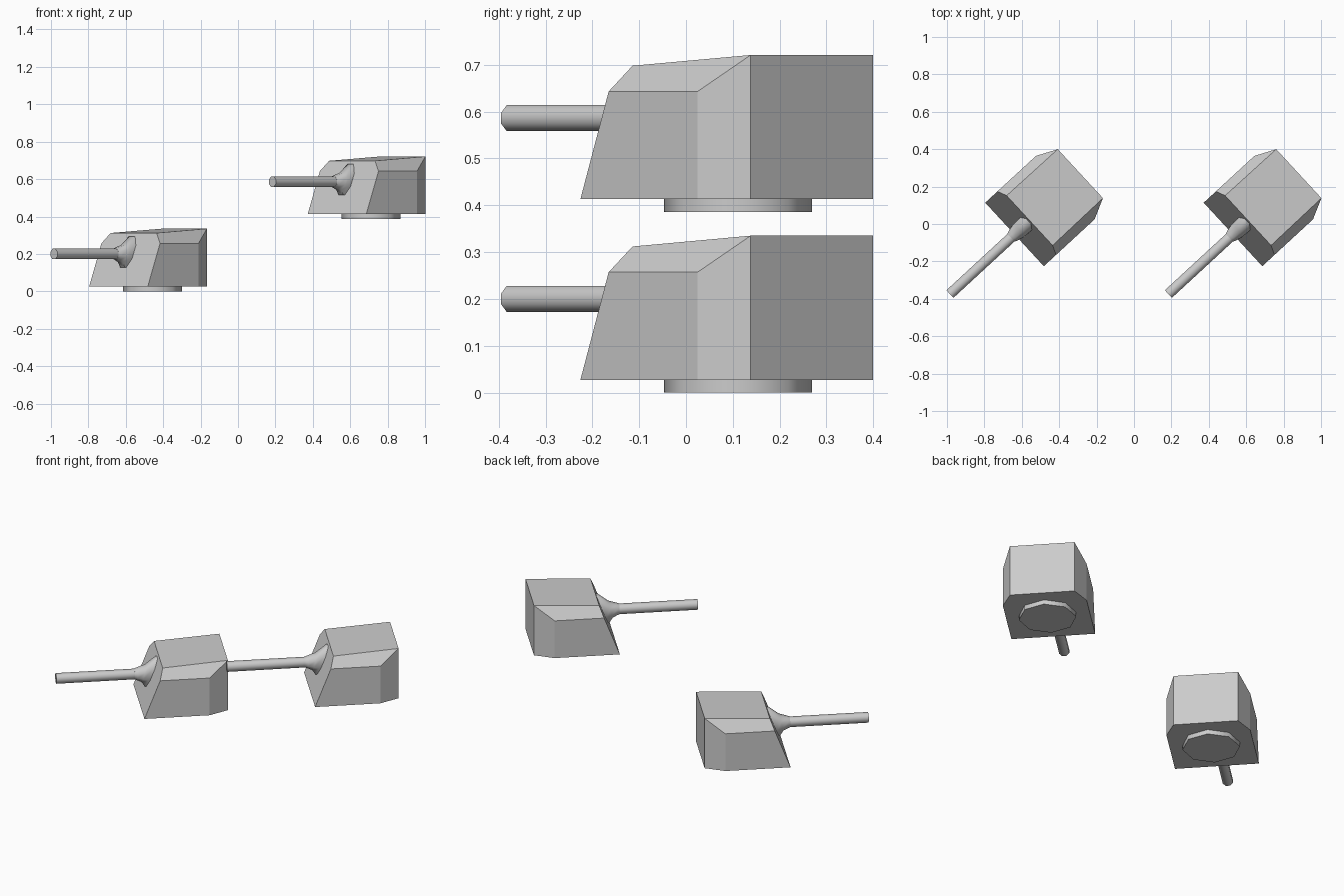
import bpy, bmesh
from math import radians, cos, sin, pi
from mathutils import Matrix, Vector

if "Cube" in bpy.data.objects:
    bpy.data.objects.remove(bpy.data.objects["Cube"])

# Local frame of a turret: +x is the firing direction, z up, origin under the ring centre
HEADING = radians(222.7)
PLACES = [(-0.458, 0.111, 0.0), (0.710, 0.111, 0.386)]
GUN_Z = 0.2


def finish(name, bm, place, smooth=False):
    bmesh.ops.recalc_face_normals(bm, faces=bm.faces)
    mesh = bpy.data.meshes.new(name)
    bm.to_mesh(mesh)
    bm.free()
    obj = bpy.data.objects.new(name, mesh)
    bpy.context.collection.objects.link(obj)
    obj.matrix_world = Matrix.Translation(place) @ Matrix.Rotation(HEADING, 4, 'Z')
    if smooth:
        bpy.ops.object.select_all(action='DESELECT')
        obj.select_set(True)
        bpy.context.view_layer.objects.active = obj
        bpy.ops.object.shade_smooth_by_angle(angle=radians(50))
    return obj


def loft(rings):
    """Skin a list of equal-sized point rings and cap both ends."""
    bm = bmesh.new()
    loops = [[bm.verts.new(p) for p in ring] for ring in rings]
    n = len(loops[0])
    for a, b in zip(loops, loops[1:]):
        for i in range(n):
            j = (i + 1) % n
            bm.faces.new((a[i], a[j], b[j], b[i]))
    bm.faces.new(loops[0])
    bm.faces.new(loops[-1])
    return bm


def gun_ring(x, half_w, half_h, z=GUN_Z, lean=0.0):
    """Eight-sided ring across the barrel axis; lean tips it back with height."""
    pts = []
    for i in range(8):
        a = (i + 0.5) * pi / 4
        dz = half_h * sin(a)
        pts.append(Vector((x - lean * dz, half_w * cos(a), z + dz)))
    return pts


def ground_ring(z, r):
    return [Vector((r * cos(i * pi / 4), r * sin(i * pi / 4), z)) for i in range(8)]


def housing_mesh():
    # One side of the armoured box, mirrored to the other
    side = [(0.246, 0.231, 0.027), (0.157, 0.231, 0.257), (0.136, 0.181, 0.312),
            (-0.123, 0.231, 0.027), (-0.123, 0.231, 0.257),
            (-0.233, 0.178, 0.027), (-0.233, 0.178, 0.335)]
    bm = bmesh.new()
    r = [bm.verts.new(p) for p in side]
    l = [bm.verts.new((x, -y, z)) for x, y, z in side]
    for s in (r, l):
        for face in ((0, 3, 4, 1), (1, 4, 6, 2), (3, 5, 6, 4)):
            bm.faces.new([s[i] for i in face])
    # Front, roof, back and underside span both halves
    for chain in ((0, 1, 2), (2, 6), (6, 5), (5, 3, 0)):
        bm.faces.new([r[i] for i in chain] + [l[i] for i in reversed(chain)])
    return bm


for n, place in enumerate(PLACES, 1):
    # Armoured housing
    finish(f"turret_housing_{n}", housing_mesh(), place)
    # Turning ring
    finish(f"turret_ring_{n}", loft([ground_ring(0, 0.158), ground_ring(0.03, 0.158)]),
           place, True)
    # Barrel
    finish(f"gun_barrel_{n}", loft([gun_ring(0.15, 0.03, 0.03), gun_ring(0.716, 0.03, 0.03)]),
           place, True)
    # Flared collar where the barrel meets the sloped front plate
    finish(f"barrel_collar_{n}", loft([
        gun_ring(0.272, 0.031, 0.031),
        gun_ring(0.258, 0.037, 0.036),
        gun_ring(0.222, 0.047, 0.050, 0.202, 0.25),
        gun_ring(0.184, 0.049, 0.090, 0.211, 0.383),
        gun_ring(0.165, 0.049, 0.090, 0.211, 0.383)]), place, True)
